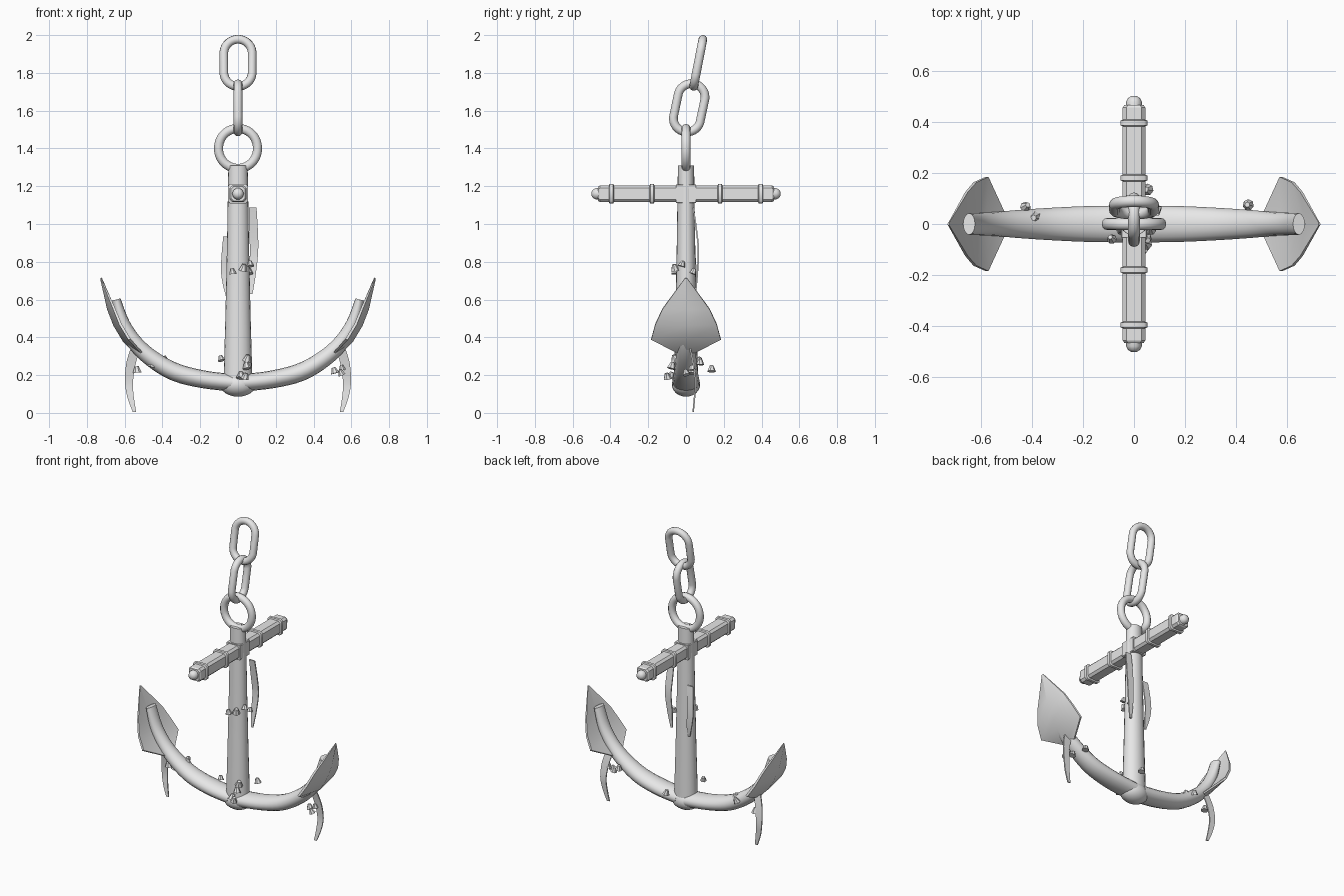
import bpy, bmesh, math, random
from mathutils import Vector, Matrix

if "Cube" in bpy.data.objects:
    bpy.data.objects.remove(bpy.data.objects["Cube"])

random.seed(4)
iron = bpy.data.materials.new("iron_grey")
iron.diffuse_color = (0.8, 0.8, 0.8, 1)
iron.use_nodes = True
iron.node_tree.nodes["Principled BSDF"].inputs["Base Color"].default_value = iron.diffuse_color


def finish(name, bm, angle=35):
    bmesh.ops.recalc_face_normals(bm, faces=bm.faces)
    me = bpy.data.meshes.new(name)
    bm.to_mesh(me)
    bm.free()
    me.materials.append(iron)
    ob = bpy.data.objects.new(name, me)
    bpy.context.collection.objects.link(ob)
    bpy.ops.object.select_all(action='DESELECT')
    ob.select_set(True)
    bpy.context.view_layer.objects.active = ob
    bpy.ops.object.shade_smooth_by_angle(angle=math.radians(angle))
    return ob


def loft(name, rings, closed=False, angle=35):
    """Skin a list of equal-length rings, capping the ends."""
    bm = bmesh.new()
    vs = [[bm.verts.new(p) for p in r] for r in rings]
    n = len(vs[0])
    pairs = list(zip(vs, vs[1:])) + ([(vs[-1], vs[0])] if closed else [])
    for a, b in pairs:
        for i in range(n):
            j = (i + 1) % n
            bm.faces.new((a[i], a[j], b[j], b[i]))
    if not closed:
        bm.faces.new(vs[0])
        bm.faces.new(vs[-1])
    return finish(name, bm, angle)


def oval(c, u, v, n=16):
    return [Vector(c) + Vector(u) * math.cos(2 * math.pi * i / n)
            + Vector(v) * math.sin(2 * math.pi * i / n) for i in range(n)]


def spline(pts, per=4):
    """Catmull-Rom resampling of tuples of any length."""
    out = []
    for i in range(len(pts) - 1):
        q = [pts[max(i - 1, 0)], pts[i], pts[i + 1], pts[min(i + 2, len(pts) - 1)]]
        for k in range(per):
            t = k / per
            out.append(tuple(0.5 * (2 * b + (c - a) * t + (2 * a - 5 * b + 4 * c - d) * t * t
                                    + (3 * b - a - 3 * c + d) * t ** 3)
                             for a, b, c, d in zip(*q)))
    return out + [tuple(pts[-1])]


# Shank: tapered oval column
loft("shank", [oval((0, 0, z), (r, 0, 0), (0, r * 0.84, 0), 20)
               for z, r in ((0.15, 0.077), (0.5, 0.067), (0.9, 0.058), (1.31, 0.051))])

# Crown: rounded knuckle where the arms meet
bm = bmesh.new()
bmesh.ops.create_uvsphere(bm, u_segments=20, v_segments=12, radius=1,
                          matrix=Matrix.Translation((0, 0, 0.15)) @ Matrix.Diagonal((0.095, 0.075, 0.064, 1)))
finish("crown", bm)

# Curved arms: x, z, in-plane radius, sideways radius
ARM = [(0.03, 0.16, 0.046, 0.072), (0.18, 0.177, 0.047, 0.07), (0.33, 0.215, 0.048, 0.063),
       (0.45, 0.283, 0.045, 0.055), (0.54, 0.365, 0.041, 0.047), (0.605, 0.47, 0.034, 0.044),
       (0.645, 0.6, 0.024, 0.042)]
# Flukes: centre x, z, edge x, z, half width, half thickness
FLUKE = [(0.525, 0.31, 0.51, 0.318, 0.045, 0.014), (0.593, 0.383, 0.575, 0.39, 0.184, 0.017),
         (0.645, 0.47, 0.622, 0.468, 0.163, 0.017), (0.68, 0.555, 0.655, 0.55, 0.125, 0.015),
         (0.726, 0.715, 0.724, 0.713, 0.006, 0.005)]
for side, s in (("right", 1), ("left", -1)):
    path, rings = spline(ARM), []
    for i, (x, z, rn, ry) in enumerate(path):
        a, b = path[max(i - 1, 0)], path[min(i + 1, len(path) - 1)]
        d = Vector((b[0] - a[0], 0, b[1] - a[1])).normalized()
        rings.append(oval((s * x, 0, z), (-s * d.z * rn, 0, d.x * rn), (0, ry, 0), 16))
    loft(side + "_arm", rings)

    rings = []
    for cx, cz, ex, ez, w, t in FLUKE:
        n = Vector((-0.88, 0, 0.47)) * t
        c, e = Vector((cx, 0, cz)), Vector((ex, 0, ez))
        y = Vector((0, w, 0))
        ring = [e + y + n * 0.4, c + n, e - y + n * 0.4, e - y - n * 0.4, c - n, e + y - n * 0.4]
        rings.append([Vector((s * p.x, p.y, p.z)) for p in ring])
    loft(side + "_fluke", rings, angle=30)


# Stock: chamfered square beam with bands and end knobs
def square_ring(y, r, ch):
    k = r - ch
    return [(x, y, 1.16 + z) for x, z in ((r, k), (k, r), (-k, r), (-r, k),
                                          (-r, -k), (-k, -r), (k, -r), (r, -k))]


loft("stock", [square_ring(y, r, 0.014) for y, r in
               ((-0.465, 0.038), (-0.455, 0.044), (0.455, 0.044), (0.465, 0.038))], angle=25)
for s in (-1, 1):
    for y in (0.18, 0.395):
        loft("stock_band", [square_ring(s * y + o, r, 0.012) for o, r in
                            ((-0.013, 0.045), (-0.009, 0.052), (0.009, 0.052), (0.013, 0.045))], angle=50)
    loft("stock_knob", [oval((0, s * y, 1.16), (r, 0, 0), (0, 0, r), 10)
                        for y, r in ((0.45, 0.031), (0.478, 0.031), (0.492, 0.024), (0.5, 0.011))], angle=50)
# Square collar where the stock crosses the shank
loft("stock_collar", [square_ring(y, 0.05, 0.004) for y in (-0.052, 0.052)])


# Shackle ring and chain links: rounded loops in the xz plane, then turned
def chain_loop(name, centre, half_w, half_l, tube, turn, tilt, n=32):
    m = Matrix.Translation(centre) @ Matrix.Rotation(-tilt, 4, 'X') @ Matrix.Rotation(turn, 4, 'Z')
    r, straight = half_w - tube, half_l - half_w
    rings = []
    for i in range(n):
        a = 2 * math.pi * (i + 0.5) / n
        d = Vector((math.cos(a), 0, math.sin(a)))
        c = d * r + Vector((0, 0, math.copysign(straight, d.z)))
        rings.append([m @ p for p in oval(c, d * tube, (0, tube, 0), 12)])
    loft(name, rings, closed=True, angle=60)


chain_loop("shackle_ring", (0, 0, 1.4), 0.127, 0.13, 0.024, 0, 0)
chain_loop("lower_chain_link", (0, 0.017, 1.615), 0.095, 0.152, 0.023, math.pi / 2, math.radians(12))
chain_loop("upper_chain_link", (0, 0.065, 1.853), 0.098, 0.15, 0.023, 0, math.radians(11))


# Weed strips: thin ribbons given by x, y, z, half width
def ribbon(name, pts):
    rings = []
    for x, y, z, w in spline(pts):
        rings.append([(x - w, y - 0.004, z), (x + w, y - 0.004, z), (x + w, y + 0.004, z), (x - w, y + 0.004, z)])
    loft(name, rings, angle=40)


ribbon("shank_weed_long", [(0.078, 0.038, 1.087, 0.02), (0.082, 0.055, 0.97, 0.023),
                           (0.085, 0.066, 0.86, 0.022), (0.077, 0.06, 0.74, 0.018), (0.07, 0.05, 0.63, 0.007)])
ribbon("shank_weed_short", [(-0.056, 0.035, 0.935, 0.022), (-0.063, 0.045, 0.85, 0.023),
                            (-0.068, 0.052, 0.75, 0.022), (-0.06, 0.05, 0.67, 0.018), (-0.053, 0.042, 0.6, 0.006)])
for s in (-1, 1):
    ribbon("arm_weed", [(s * 0.54, 0.02, 0.35, 0.026), (s * 0.567, 0.038, 0.26, 0.025),
                        (s * 0.577, 0.05, 0.16, 0.021), (s * 0.568, 0.045, 0.08, 0.017),
                        (s * 0.548, 0.038, 0.005, 0.009)])

# Barnacles: small faceted cones
SPOTS = [(0.065, -0.02, 0.79), (0.06, 0.04, 0.75), (0.03, -0.06, 0.77), (-0.03, -0.06, 0.75),
         (-0.09, -0.055, 0.29), (0.05, -0.06, 0.29), (0.045, -0.075, 0.25), (0.04, -0.1, 0.195),
         (0.015, -0.08, 0.2), (0.05, 0.135, 0.235), (-0.42, 0.07, 0.28), (-0.39, 0.025, 0.285),
         (-0.45, -0.025, 0.26), (-0.535, 0.03, 0.23), (0.51, 0.03, 0.225), (0.545, 0.0, 0.215),
         (0.55, 0.03, 0.24), (0.445, 0.075, 0.27)]
for x, y, z in SPOTS:
    r = random.uniform(0.019, 0.025)
    bm = bmesh.new()
    bmesh.ops.create_cone(bm, cap_ends=True, segments=7, radius1=r, radius2=r * 0.45, depth=r * 1.4,
                          matrix=Matrix.Translation((x, y, z)) @ Matrix.Rotation(random.uniform(-0.4, 0.4), 4, 'X')
                          @ Matrix.Rotation(random.uniform(-0.4, 0.4), 4, 'Y'))
    finish("barnacle", bm, 20)
